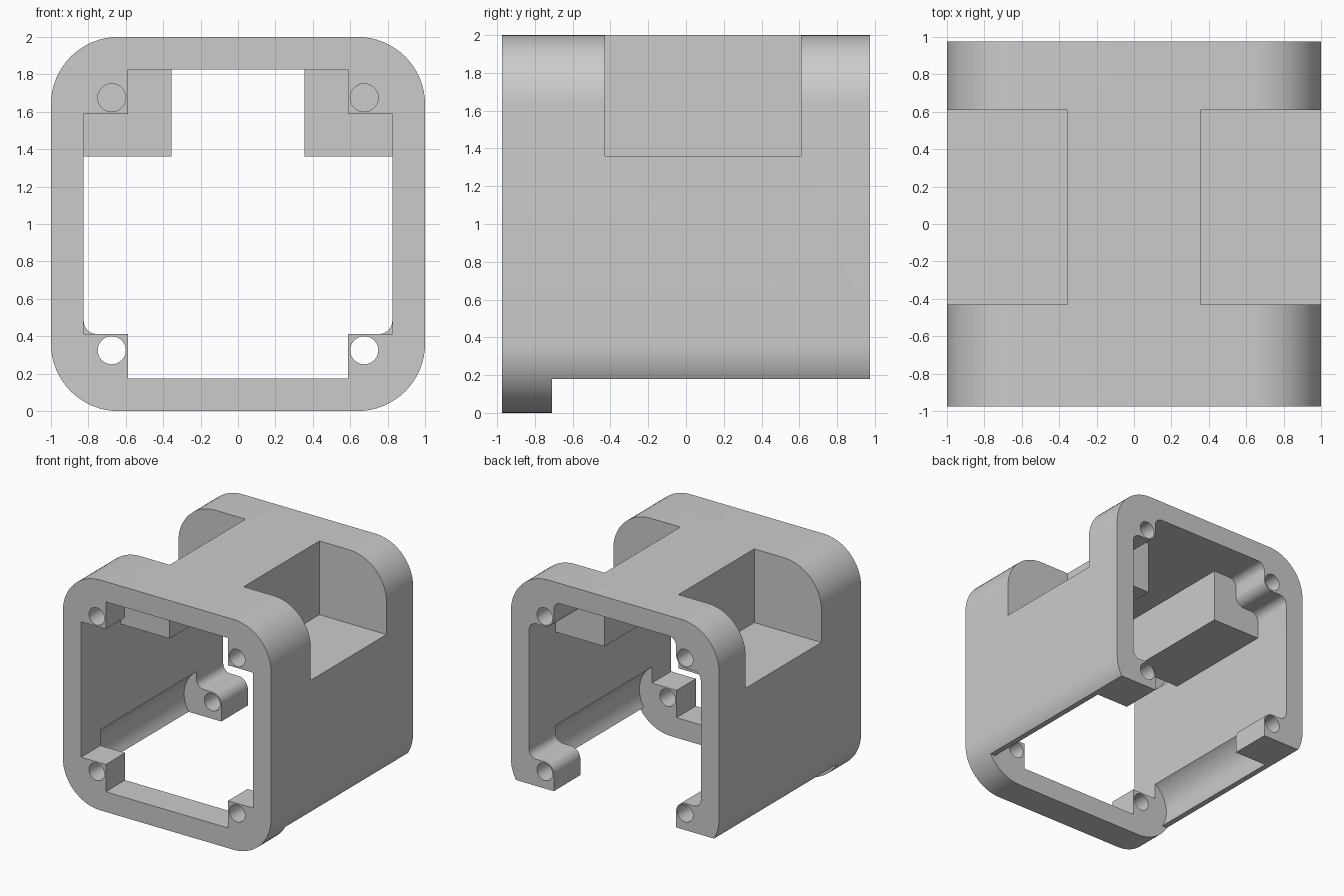
import bpy, bmesh, math
from mathutils import Vector

default = bpy.data.objects.get("Cube")
if default:
    bpy.data.objects.remove(default, do_unlink=True)

# Main dimensions
DEPTH = 0.975       # half length of the tube
WALL = 0.825        # half width of the cavity
LUG = 0.588         # inner edge of the corner lugs
SCREW = 0.675       # screw offset from the centre line
FRONT, BACK = -0.71, 0.61   # inner faces of the lugs

grey = bpy.data.materials.new("light grey plastic")
grey.use_nodes = True
colour = (0.6, 0.6, 0.6, 1)
grey.diffuse_color = colour
grey.node_tree.nodes["Principled BSDF"].inputs["Base Color"].default_value = colour


def rounded(corners, steps=10):
    """Round each (x, z, radius) corner with a tangent arc."""
    out = []
    for i, (x, z, r) in enumerate(corners):
        p = Vector((x, z))
        if r == 0:
            out.append(p)
            continue
        a = (Vector(corners[i - 1][:2]) - p).normalized()
        b = (Vector(corners[(i + 1) % len(corners)][:2]) - p).normalized()
        centre = p + (a + b) * r      # all corners are right angles
        for k in range(steps + 1):
            t = k / steps * math.pi / 2
            out.append(centre - b * r * math.cos(t) - a * r * math.sin(t))
    return out


def prism(name, profile, y0, y1):
    """Extrude a closed x-z profile from y0 to y1."""
    bm = bmesh.new()
    face = bm.faces.new([bm.verts.new((p[0], y0, p[1])) for p in profile])
    new = bmesh.ops.extrude_face_region(bm, geom=[face])["geom"]
    bmesh.ops.translate(bm, vec=(0, y1 - y0, 0),
                        verts=[v for v in new if isinstance(v, bmesh.types.BMVert)])
    bmesh.ops.recalc_face_normals(bm, faces=bm.faces)
    mesh = bpy.data.meshes.new(name)
    bm.to_mesh(mesh)
    bm.free()
    obj = bpy.data.objects.new(name, mesh)
    bpy.context.collection.objects.link(obj)
    mesh.materials.append(grey)
    return obj


def rect(x0, x1, z0, z1, r=0):
    return rounded([(x0, z0, r), (x1, z0, r), (x1, z1, r), (x0, z1, r)], 16)


def circle(x, z, r, n):
    return [(x + r * math.cos(2 * math.pi * k / n),
             z + r * math.sin(2 * math.pi * k / n)) for k in range(n)]


def cross(fillet, corner):
    """Cavity outline with a lug in each corner; the floor side stays sharp."""
    pts = []
    for sx, sz in ((1, 1), (-1, 1), (-1, -1), (1, -1)):
        quad = [(sx * WALL, 1 + sz * LUG, fillet),
                (sx * LUG, 1 + sz * LUG, corner),
                (sx * LUG, 1 + sz * WALL, fillet if sz > 0 else 0)]
        pts += quad if sx * sz > 0 else quad[::-1]
    return rounded(pts)


def cut(body, profile, y0, y1):
    cutter = prism("cutter", profile, y0, y1)
    cutter.hide_render = True
    mod = body.modifiers.new("cut", 'BOOLEAN')
    mod.operation, mod.solver, mod.object = 'DIFFERENCE', 'EXACT', cutter
    bpy.ops.object.modifier_apply(modifier=mod.name)
    bpy.data.objects.remove(cutter, do_unlink=True)


# Rounded square tube
housing = prism("housing", rect(-1, 1, 0, 2, 0.36), -DEPTH, DEPTH)
bpy.ops.object.select_all(action='DESELECT')
bpy.context.view_layer.objects.active = housing
housing.select_set(True)

# Middle cavity, open below behind the front bar
cut(housing, rect(-WALL, WALL, 0.1, 1 + WALL), FRONT, BACK)
cut(housing, rect(-1.2, 1.2, -0.3, 1 - WALL + 0.005), FRONT, 1.2)

# Front opening with square lugs, back opening with filleted lugs
cut(housing, cross(0, 0), -1.2, -0.3)
cut(housing, cross(0.07, 0.09), 0.3, 1.2)

# Screw holes and the wide round channels between the lugs
for sx in (-1, 1):
    for sz in (-1, 1):
        x, z = sx * SCREW, 1 + sz * SCREW
        cut(housing, circle(x, z, 0.27, 64), FRONT, BACK)
        cut(housing, circle(x, z, 0.075, 32), -1.2, 1.2)

# Two windows through the top corners
for sx in (-1, 1):
    cut(housing, rect(sx * 0.355, sx * 1.2, 1.36, 2.2), -0.43, BACK)

bpy.ops.object.shade_smooth_by_angle(angle=math.radians(30))
